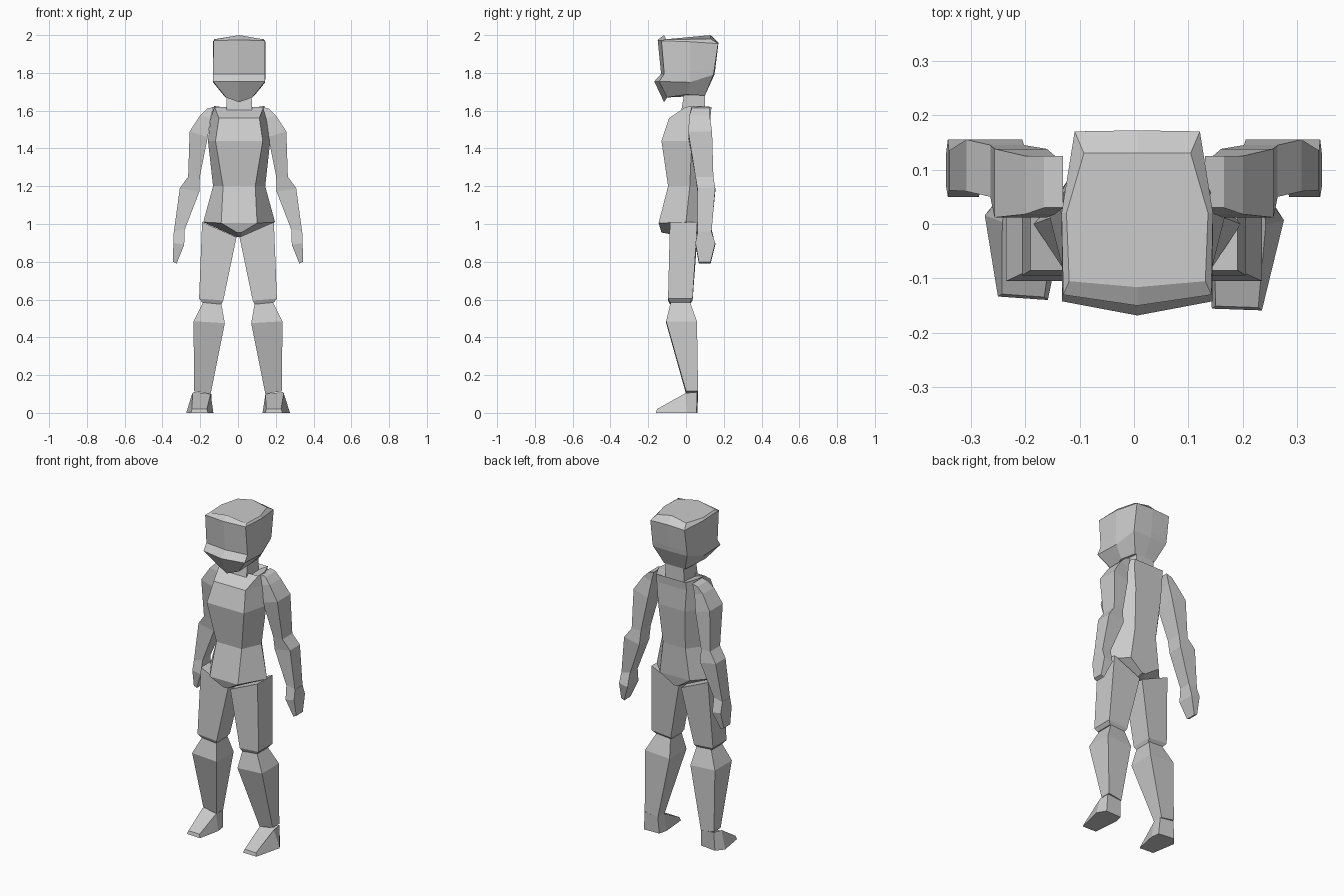
import bpy, bmesh
from math import cos, sin, radians


def loft(name, rings):
    """Flat-shaded skin through matching rings, capped at both ends."""
    bm = bmesh.new()
    loops = [[bm.verts.new(p) for p in r] for r in rings]
    n = len(loops[0])
    for a, b in zip(loops, loops[1:]):
        for i in range(n):
            j = (i + 1) % n
            bm.faces.new((a[i], a[j], b[j], b[i]))
    bm.faces.new(loops[0])
    bm.faces.new(loops[-1])
    bmesh.ops.recalc_face_normals(bm, faces=bm.faces)
    mesh = bpy.data.meshes.new(name)
    bm.to_mesh(mesh)
    bm.free()
    obj = bpy.data.objects.new(name, mesh)
    bpy.context.collection.objects.link(obj)
    return obj


def sym(half, cx=0.006):
    """Close a half ring (front to back, x >= 0) across the body centre."""
    other = [(-x, y, z) for x, y, z in reversed(half) if x > 0]
    return [(x + cx, y, z) for x, y, z in half + other]


def box_ring(x0, x1, y0, y1, z0, z1):
    """Four-sided limb section; z0 at the inner side, z1 at the outer side."""
    return [(x0, y0, z0), (x1, y0, z1), (x1, y1, z1), (x0, y1, z0)]


def limb(name, sections):
    for side, s in (("left", 1), ("right", -1)):
        rings = [[(s * x, y, z) for x, y, z in box_ring(*q)] for q in sections]
        loft(side + "_" + name, rings)


# Head: front centre, front corner, temple, back corner, back centre
loft("head", [sym(r) for r in (
    [(0, -.116, 1.645), (.07, -.10, 1.67), (.085, 0, 1.685), (.07, .10, 1.68), (0, .10, 1.68)],
    [(0, -.168, 1.755), (.138, -.142, 1.755), (.138, .02, 1.75), (.115, .145, 1.79), (0, .15, 1.79)],
    [(0, -.132, 1.795), (.138, -.115, 1.795), (.139, .02, 1.81), (.116, .15, 1.82), (0, .155, 1.82)],
    [(0, -.150, 1.975), (.136, -.130, 1.97), (.139, .02, 1.965), (.115, .17, 1.955), (0, .172, 1.96)],
)])
loft("head_crown", [sym(r) for r in (
    [(0, -.150, 1.975), (.136, -.130, 1.97), (.139, .02, 1.965), (.115, .17, 1.955), (0, .172, 1.96)],
    [(0, -.116, 2.0), (.125, -.105, 1.978), (.130, .02, 1.978), (.098, .13, 1.98), (0, .13, 2.0)],
)])

# Neck
loft("neck", [sym([(.068, -.03, 1.57), (.062, .10, 1.57)]),
              sym([(.066, -.005, 1.72), (.060, .10, 1.72)])])

# Torso: front corner, flank, back corner
loft("torso", [sym(r) for r in (
    [(.095, -.145, 1.005), (.19, .00, 1.01), (.10, .10, 1.01)],
    [(.085, -.095, 1.20), (.138, .02, 1.20), (.075, .105, 1.20)],
    [(.125, -.130, 1.44), (.165, .03, 1.44), (.09, .13, 1.44)],
    [(.107, -.090, 1.56), (.150, .04, 1.56), (.10, .13, 1.57)],
    [(.130, .000, 1.62), (.133, .06, 1.625), (.10, .135, 1.62)],
    [(.060, -.005, 1.595), (.060, .06, 1.60), (.06, .11, 1.60)],
)])
loft("pelvis", [sym(r) for r in (
    [(.012, -.130, .955), (.012, .0, .93), (.012, .09, .95)],
    [(.095, -.145, 1.005), (.19, .00, 1.01), (.10, .10, 1.01)],
)])

# Arms: x inner, x outer, y front, y back, z inner, z outer
limb("upper_arm", [
    (.130, .165, .03, .125, 1.62, 1.61),
    (.145, .200, .018, .125, 1.56, 1.575),
    (.160, .256, .012, .138, 1.46, 1.49),
    (.202, .264, .050, .145, 1.25, 1.25),
    (.205, .308, .060, .155, 1.17, 1.19),
    (.282, .340, .062, .135, .97, .955),
])
limb("hand", [
    (.282, .340, .062, .135, .975, .96),
    (.285, .342, .050, .155, .89, .90),
    (.325, .345, .068, .130, .79, .80),
])

# Legs
limb("thigh", [
    (.008, .190, -.085, .060, .93, 1.01),
    (.078, .206, -.095, .035, .595, .605),
    (.088, .190, -.085, .020, .575, .585),
])
limb("shin", [
    (.090, .182, -.080, .020, .59, .59),
    (.070, .235, -.105, .058, .475, .485),
    (.145, .233, .000, .064, .10, .115),
])

# Feet: sole ring up to instep ring, turned out a little on each side
for side, s, turn, dy in (("left", 1, -2, -.012), ("right", -1, 4, .008)):
    sole = [(.148, -.145), (.240, -.145), (.275, .01), (.242, .058), (.140, .052), (.130, .0)]
    top = [(.155, -.140, .02), (.233, -.140, .02), (.242, .00, .105),
           (.235, .060, .11), (.145, .060, .10), (.145, .00, .10)]
    rings = [[(x, y, 0) for x, y in sole], top]
    a = radians(turn)
    turned = [[(s * (.19 + (x - .19) * cos(a) - y * sin(a)),
                (x - .19) * sin(a) + y * cos(a) + dy * (y < -.1), z)
               for x, y, z in r] for r in rings]
    loft(side + "_foot", turned)
